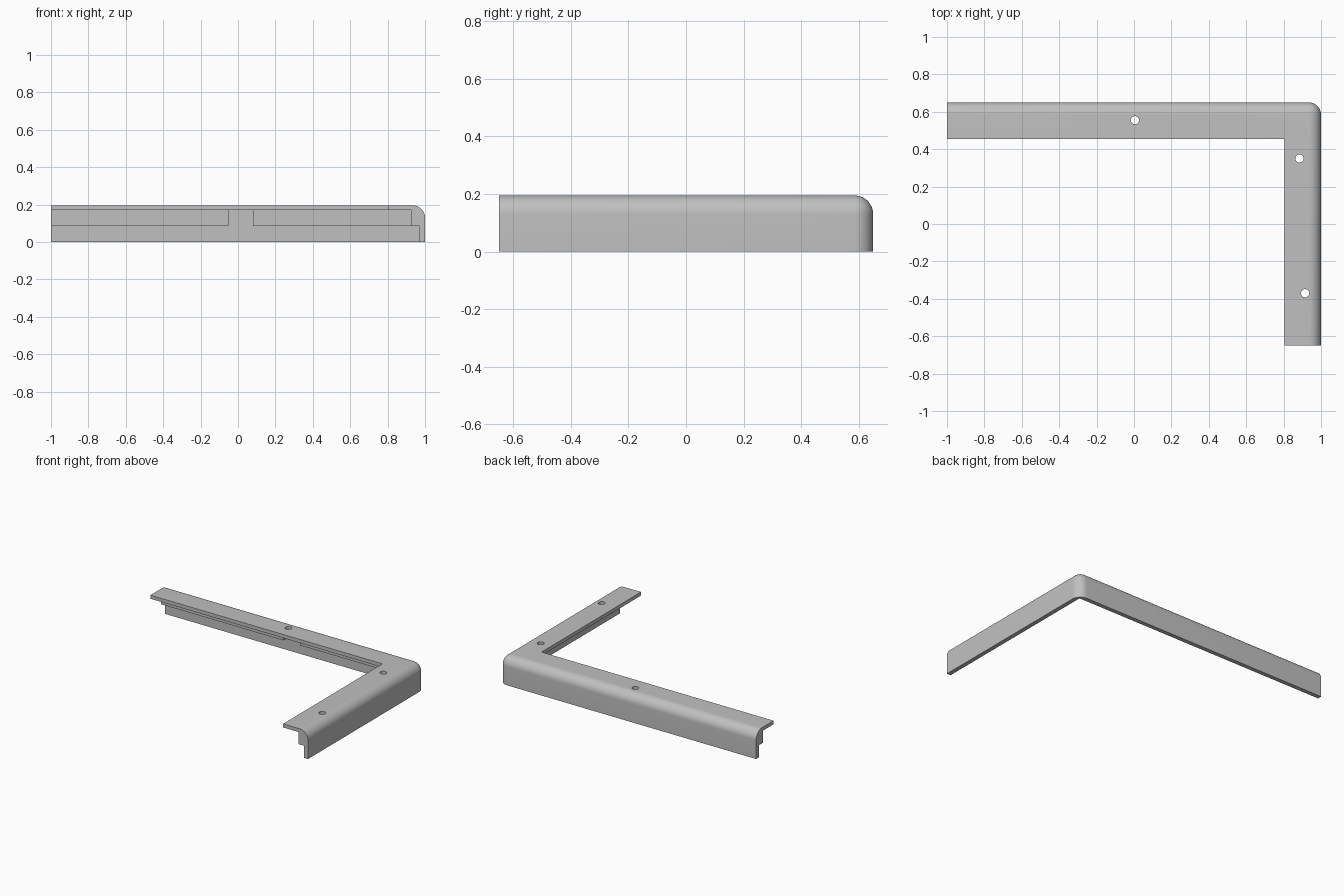
import bpy, bmesh
from mathutils import Vector

cube = bpy.data.objects.get("Cube")
if cube:
    bpy.data.objects.remove(cube, do_unlink=True)

X, Y, H = 1.0, 0.65, 0.195      # half width, half depth, height
ARM = 0.195                     # width of each arm
ROUND = 0.065                   # outer rounding
WALL, RIB = 0.03, 0.075         # wall and rib thickness, measured from outside
RIB_LOW, PLATE_LOW = 0.085, 0.17
HOLES = [(0.005, 0.555), (0.885, 0.35), (0.915, -0.37)]

grey = bpy.data.materials.new("plain grey")
grey.use_nodes = True
colour = (0.53, 0.53, 0.53, 1)
grey.diffuse_color = colour
grey.node_tree.nodes["Principled BSDF"].inputs["Base Color"].default_value = colour


def add_object(name, bm):
    bmesh.ops.recalc_face_normals(bm, faces=bm.faces)
    mesh = bpy.data.meshes.new(name)
    bm.to_mesh(mesh)
    bm.free()
    mesh.materials.append(grey)
    obj = bpy.data.objects.new(name, mesh)
    bpy.context.collection.objects.link(obj)
    return obj


def box(name, low, high):
    bm = bmesh.new()
    bmesh.ops.create_cube(bm, size=1)
    low, high = Vector(low), Vector(high)
    for v in bm.verts:
        v.co = (low + high) / 2 + v.co * (high - low)
    return add_object(name, bm)


def cylinder(name, x, y, radius):
    bm = bmesh.new()
    bmesh.ops.create_cone(bm, cap_ends=True, segments=32, radius1=radius,
                          radius2=radius, depth=1)
    bmesh.ops.translate(bm, verts=bm.verts, vec=(x, y, 0.3))
    return add_object(name, bm)


# Solid L block, with the outer top edges and the corner post rounded
bm = bmesh.new()
outline = [(-X, Y), (-X, Y - ARM), (X - ARM, Y - ARM), (X - ARM, -Y), (X, -Y), (X, Y)]
base = bm.faces.new([bm.verts.new((x, y, 0)) for x, y in outline])
top = bmesh.ops.extrude_face_region(bm, geom=[base])["geom"]
bmesh.ops.translate(bm, verts=[g for g in top if isinstance(g, bmesh.types.BMVert)],
                    vec=(0, 0, H))
bmesh.ops.recalc_face_normals(bm, faces=bm.faces)


def is_outer(edge):
    a, b = (v.co for v in edge.verts)
    back = abs(a.y - Y) + abs(b.y - Y) < 1e-4
    side = abs(a.x - X) + abs(b.x - X) < 1e-4
    high = min(a.z, b.z) > H - 1e-4
    return (back and side) or (high and (back or side))


bmesh.ops.bevel(bm, geom=[e for e in bm.edges if is_outer(e)], offset=ROUND,
                offset_type='OFFSET', segments=10, profile=0.5, affect='EDGES')
trim = add_object("corner_trim", bm)

# Hollow the underside in two steps, leaving plate, rib and wall
far = (-2, -2, -1)
cutters = [
    box("plate_cutter", far, (X - RIB, Y - RIB, PLATE_LOW)),
    box("wall_cutter", far, (X - WALL, Y - WALL, RIB_LOW)),
    # Gaps in the rib beside the screw holes
    box("back_gap_cutter", (-0.05, 0.3, -0.5), (0.08, Y - WALL, PLATE_LOW)),
    box("side_gap_cutter", (0.7, -0.435, -0.5), (X - WALL, -0.305, PLATE_LOW)),
]
# Screw holes
cutters += [cylinder("hole_cutter", x, y, 0.022) for x, y in HOLES]

bpy.context.view_layer.objects.active = trim
for cutter in cutters:
    cutter.hide_render = True
    mod = trim.modifiers.new("cut", 'BOOLEAN')
    mod.operation, mod.solver, mod.object = 'DIFFERENCE', 'EXACT', cutter
    bpy.ops.object.modifier_apply(modifier=mod.name)
    bpy.data.objects.remove(cutter, do_unlink=True)

bpy.ops.object.select_all(action='DESELECT')
trim.select_set(True)
bpy.ops.object.shade_smooth_by_angle()
